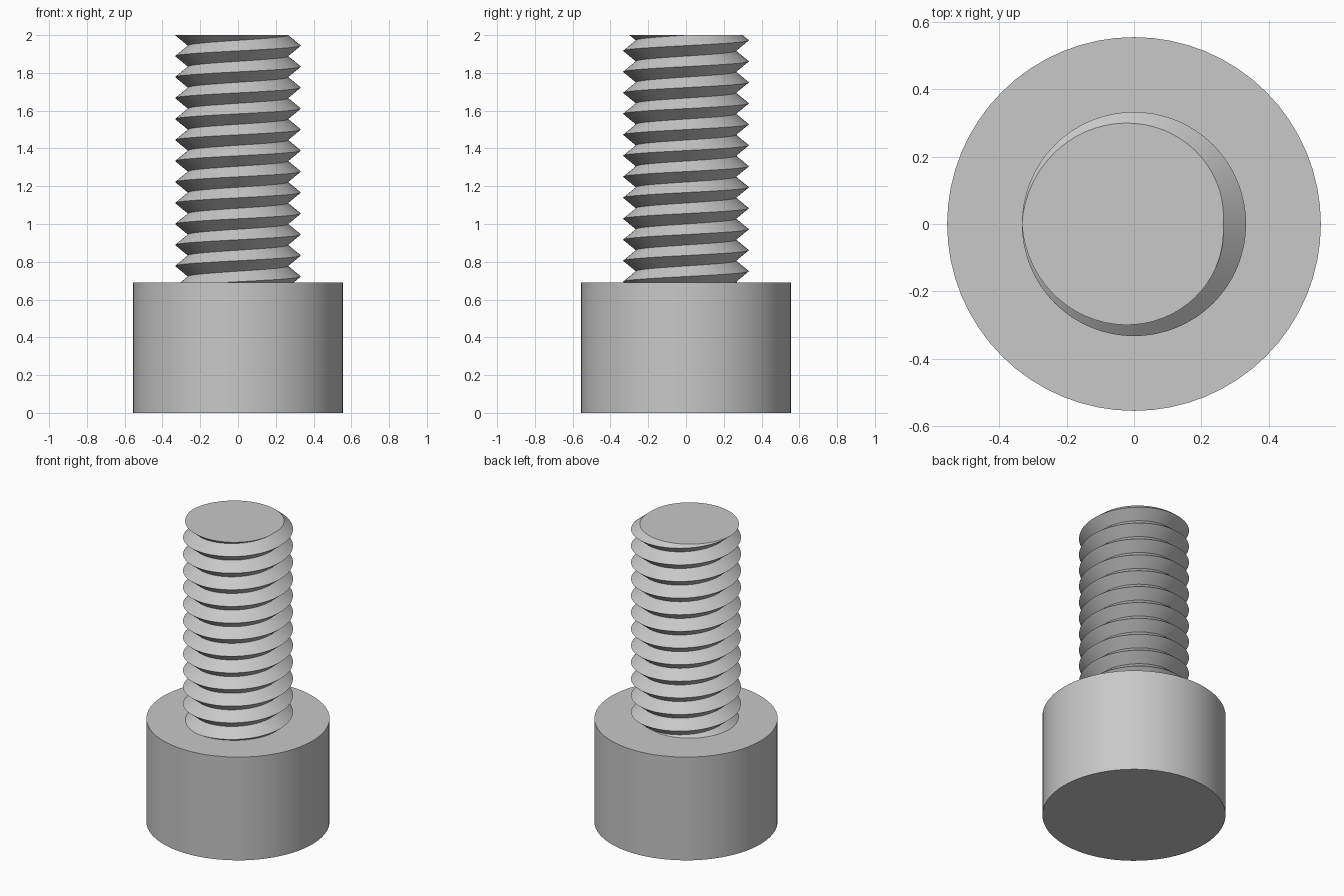
import bpy
import bmesh
import math

HEAD_RADIUS, HEAD_HEIGHT = 0.555, 0.69
CREST_RADIUS, ROOT_RADIUS = 0.333, 0.265
TOP = 2.0
PITCH = 1 / 9
STEPS = 64   # segments per turn
TURNS = 16

cube = bpy.data.objects.get("Cube")
if cube:
    bpy.data.objects.remove(cube, do_unlink=True)

steel = bpy.data.materials.new("grey_steel")
colour = (0.58, 0.58, 0.58, 1)
steel.use_nodes = True
steel.diffuse_color = colour
steel.node_tree.nodes["Principled BSDF"].inputs["Base Color"].default_value = colour


def finish(bm, name):
    """Turn a bmesh into a smooth object with sharp edges kept."""
    bmesh.ops.recalc_face_normals(bm, faces=bm.faces[:])
    mesh = bpy.data.meshes.new(name)
    bm.to_mesh(mesh)
    bm.free()
    mesh.materials.append(steel)
    obj = bpy.data.objects.new(name, mesh)
    bpy.context.collection.objects.link(obj)
    bpy.ops.object.select_all(action="DESELECT")
    obj.select_set(True)
    bpy.context.view_layer.objects.active = obj
    bpy.ops.object.shade_smooth_by_angle(angle=math.radians(30))
    return obj


def trim(bm, z, direction):
    """Cut the mesh at height z, drop what lies beyond and cap the cut."""
    geom = bm.verts[:] + bm.edges[:] + bm.faces[:]
    bmesh.ops.bisect_plane(bm, geom=geom, dist=1e-5, plane_co=(0, 0, z),
                           plane_no=(0, 0, direction), clear_outer=True)
    rim = [e for e in bm.edges if e.is_boundary
           and all(abs(v.co.z - z) < 1e-4 for v in e.verts)]
    bmesh.ops.contextual_create(bm, geom=rim)


# Cylindrical head
bm = bmesh.new()
bmesh.ops.create_cone(bm, cap_ends=True, segments=STEPS, radius1=HEAD_RADIUS,
                      radius2=HEAD_RADIUS, depth=HEAD_HEIGHT)
bmesh.ops.translate(bm, verts=bm.verts[:], vec=(0, 0, HEAD_HEIGHT / 2))
finish(bm, "head")

# Threaded shank: right-handed V thread, swept long and trimmed flat
bm = bmesh.new()
start = TOP - 13.5 * PITCH


def helix(radius, lift):
    points = []
    for k in range(STEPS * TURNS):
        a = math.tau * k / STEPS
        z = start + lift + PITCH * k / STEPS
        points.append(bm.verts.new((radius * math.cos(a), radius * math.sin(a), z)))
    return points


crest = helix(CREST_RADIUS, 0)
root = helix(ROOT_RADIUS, PITCH / 2)
for k in range(STEPS * TURNS - 1):
    bm.faces.new((crest[k], crest[k + 1], root[k + 1], root[k]))
    n = k + STEPS
    if n + 1 < len(crest):
        bm.faces.new((root[k], root[k + 1], crest[n + 1], crest[n]))
trim(bm, TOP, 1)
trim(bm, HEAD_HEIGHT - 0.01, -1)
finish(bm, "threaded_shank")
